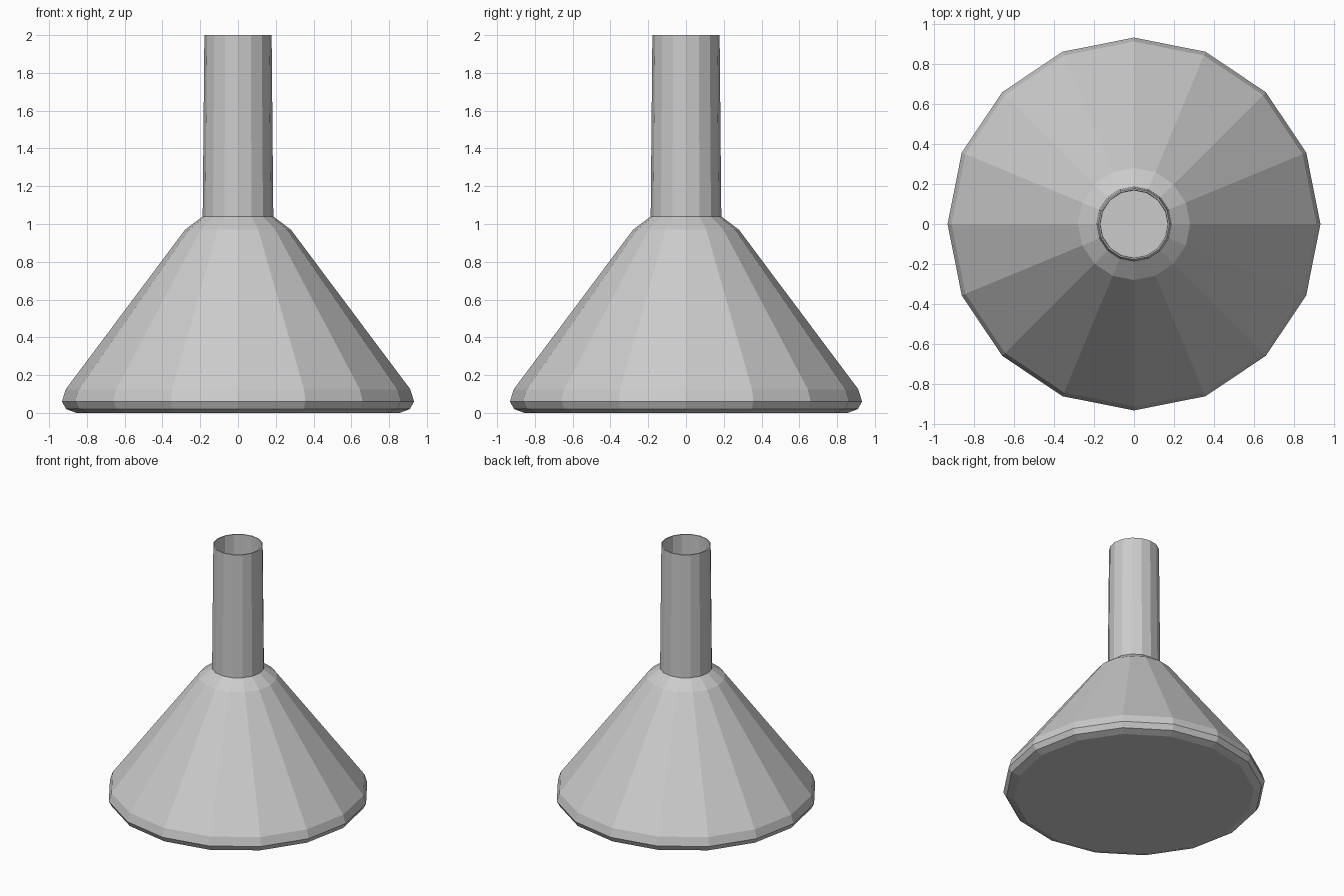
import bpy, bmesh
from math import cos, sin, tau

if "Cube" in bpy.data.objects:
    bpy.data.objects.remove(bpy.data.objects["Cube"])

SIDES = 16

def lathe(name, profile, cap_start=False, cap_end=False):
    """Revolve (radius, z) points around z into a flat-shaded object."""
    bm = bmesh.new()
    rings = [[bm.verts.new((r * cos(tau * i / SIDES), r * sin(tau * i / SIDES), z))
              for i in range(SIDES)] for r, z in profile]
    for a, b in zip(rings, rings[1:]):
        for i in range(SIDES):
            j = (i + 1) % SIDES
            bm.faces.new((a[i], a[j], b[j], b[i]))
    if cap_start:
        bm.faces.new(rings[0][::-1])
    if cap_end:
        bm.faces.new(rings[-1])
    mesh = bpy.data.meshes.new(name)
    bm.to_mesh(mesh)
    bm.free()
    obj = bpy.data.objects.new(name, mesh)
    bpy.context.collection.objects.link(obj)
    return obj

# Conical body with bevelled foot and shoulder, closed below
lathe("cone_body", [(0.855, 0), (0.91, 0.02), (0.932, 0.06), (0.912, 0.125),
                    (0.28, 0.97), (0.187, 1.04)], cap_start=True)

# Slightly tapered hollow neck: outer wall, thin rim, inner wall and floor
lathe("neck_tube", [(0.187, 1.04), (0.178, 2.0), (0.17, 2.0), (0.167, 1.04)],
      cap_end=True)
